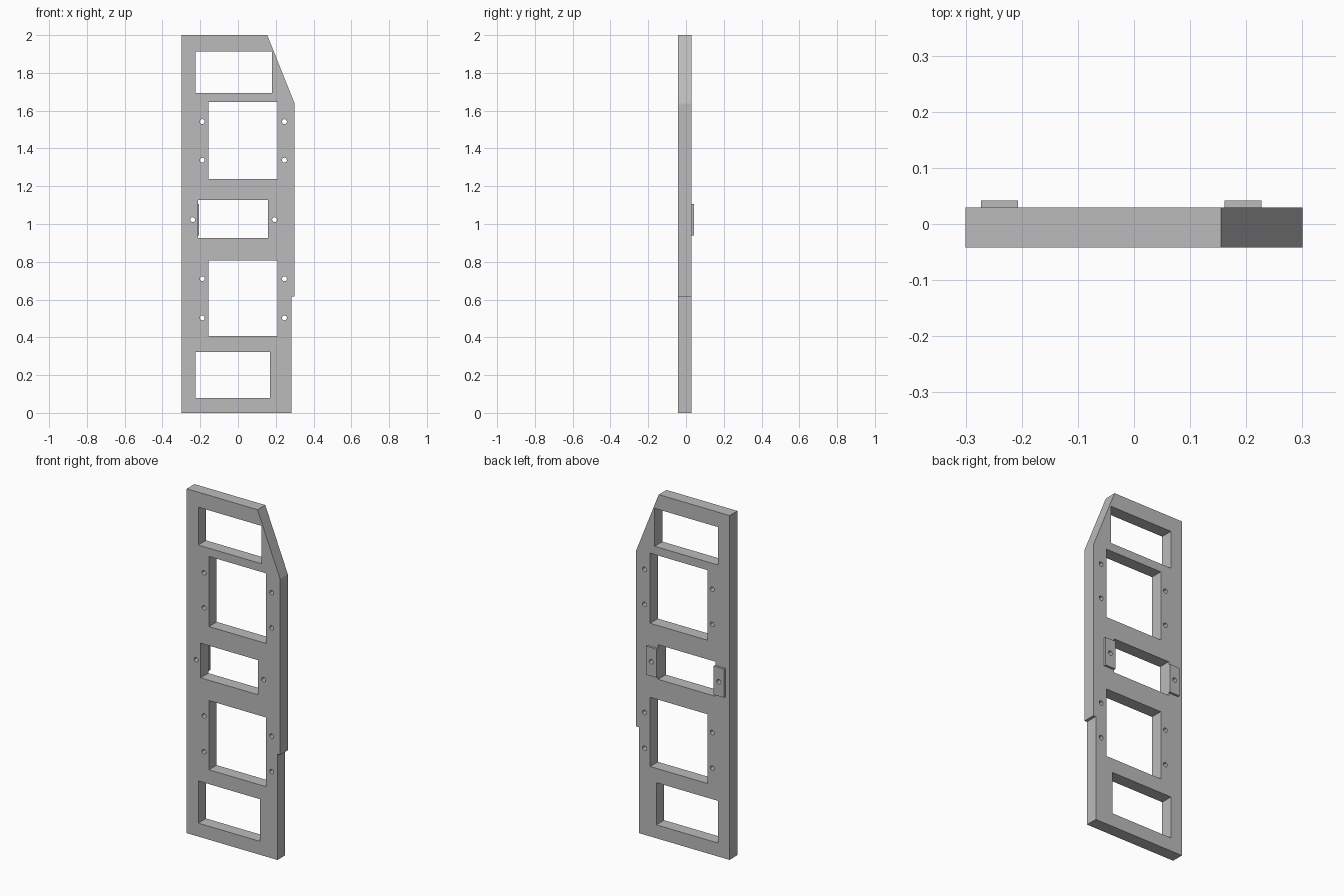
import bpy
import math

if "Cube" in bpy.data.objects:
    bpy.data.objects.remove(bpy.data.objects["Cube"], do_unlink=True)

GREY = (0.5, 0.5, 0.5, 1.0)
grey = bpy.data.materials.new("plain grey")
grey.use_nodes = True
grey.diffuse_color = GREY
grey.node_tree.nodes["Principled BSDF"].inputs["Base Color"].default_value = GREY


def rect(x0, x1, z0, z1):
    return [(x0, z0), (x1, z0), (x1, z1), (x0, z1)]


def circle(x, z, r=0.013, sides=24):
    steps = [2 * math.pi * i / sides for i in range(sides)]
    return [(x + r * math.cos(a), z + r * math.sin(a)) for a in steps]


def cut_sheet(name, outline, holes, y_front, y_back):
    """Flat outline with holes, given thickness from y_front to y_back."""
    curve = bpy.data.curves.new(name + "_profile", "CURVE")
    curve.dimensions = "2D"
    curve.fill_mode = "BOTH"
    curve.extrude = (y_back - y_front) / 2
    for loop in [outline] + holes:
        spline = curve.splines.new("POLY")
        spline.points.add(len(loop) - 1)
        for point, (x, z) in zip(spline.points, loop):
            point.co = (x, z, 0, 1)
        spline.use_cyclic_u = True
        spline.use_smooth = False
    obj = bpy.data.objects.new(name, curve)
    bpy.context.collection.objects.link(obj)
    obj.rotation_euler.x = math.pi / 2
    obj.location.y = (y_front + y_back) / 2
    bpy.ops.object.select_all(action="DESELECT")
    obj.select_set(True)
    bpy.context.view_layer.objects.active = obj
    bpy.ops.object.convert(target="MESH")
    obj = bpy.context.object
    obj.data.materials.clear()
    obj.data.materials.append(grey)
    bpy.ops.object.shade_flat()
    return obj


FRONT, BACK, PAD_BACK = -0.042, 0.029, 0.042
MID_Z = 1.023

# Panel outline with sloped upper corner and stepped lower edge
outline = [(-0.3, 0), (0.283, 0), (0.283, 0.615), (0.3, 0.615),
           (0.3, 1.637), (0.155, 2), (-0.3, 2)]

# Five rectangular openings, top to bottom
openings = [rect(-0.226, 0.181, 1.693, 1.913),
            rect(-0.157, 0.21, 1.238, 1.645),
            rect(-0.211, 0.159, 0.926, 1.127),
            rect(-0.157, 0.21, 0.406, 0.808),
            rect(-0.226, 0.17, 0.078, 0.323)]

# Screw holes beside the large openings and the middle one
screw_holes = [circle(x, z) for x in (-0.189, 0.246)
               for z in (0.503, 0.71, 1.338, 1.542)]
pad_centres = {"right": -0.24, "left": 0.194}
screw_holes += [circle(x, MID_Z) for x in pad_centres.values()]

cut_sheet("panel", outline, openings + screw_holes, FRONT, BACK)

# Raised mounting pads on the back of the middle opening
for side, x in pad_centres.items():
    cut_sheet(side + "_mounting_pad",
              rect(x - 0.033, x + 0.033, MID_Z - 0.083, MID_Z + 0.083),
              [circle(x, MID_Z)], BACK, PAD_BACK)
